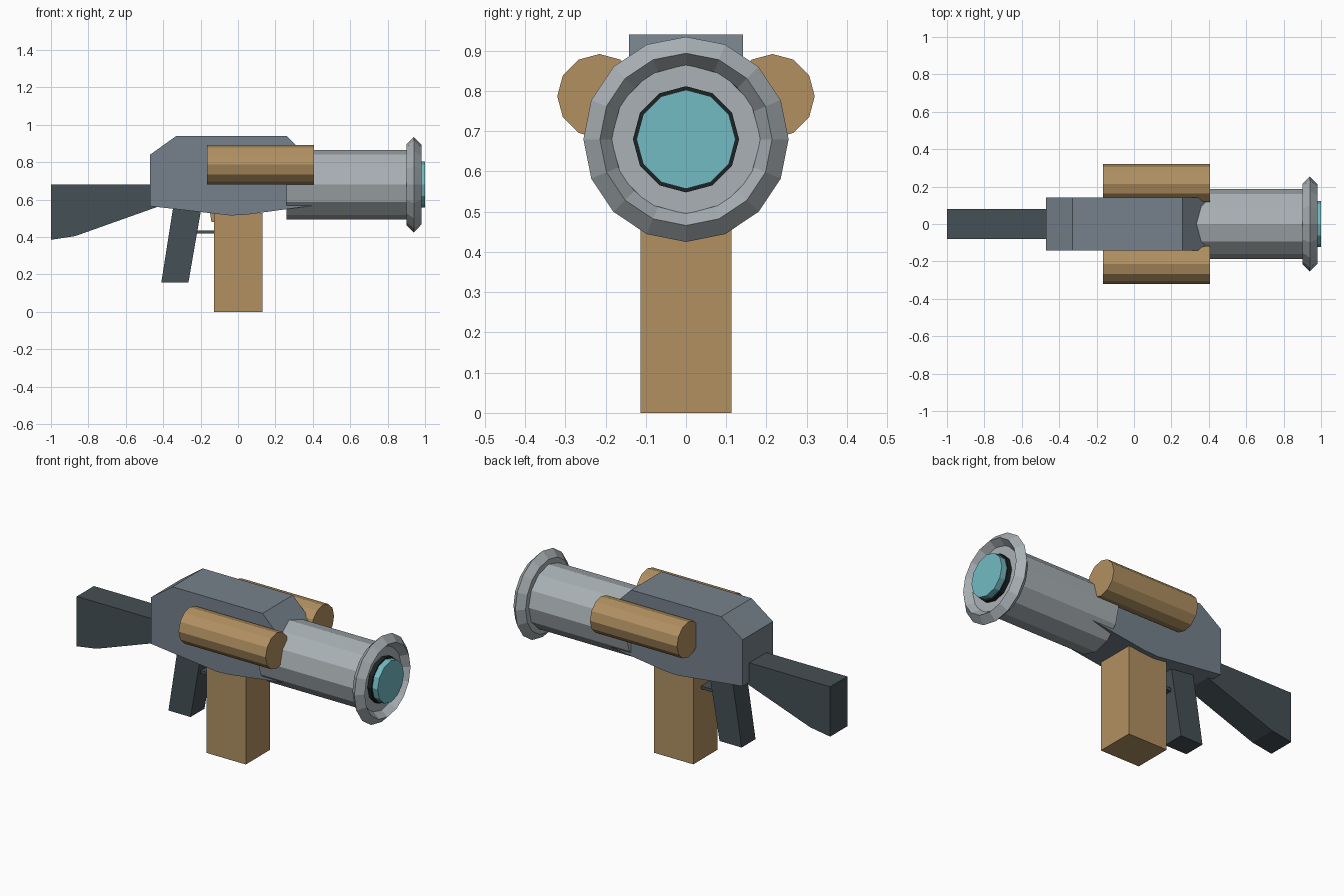
import bpy, bmesh, math

if "Cube" in bpy.data.objects:
    bpy.data.objects.remove(bpy.data.objects["Cube"])

AXIS_Z = 0.68  # height of the barrel axis


def material(name, rgb):
    m = bpy.data.materials.new(name)
    m.diffuse_color = (*rgb, 1)
    m.use_nodes = True
    m.node_tree.nodes["Principled BSDF"].inputs["Base Color"].default_value = m.diffuse_color
    return m


SLATE = material("slate", (0.18, 0.22, 0.26))
STEEL = material("steel", (0.40, 0.44, 0.46))
TAN = material("tan", (0.44, 0.28, 0.12))
DARK = material("dark", (0.06, 0.08, 0.09))
BLACK = material("black", (0.012, 0.016, 0.018))
GLASS = material("glass", (0.17, 0.50, 0.55))


def finish(name, bm, mat):
    bmesh.ops.recalc_face_normals(bm, faces=bm.faces)
    me = bpy.data.meshes.new(name)
    bm.to_mesh(me)
    bm.free()
    me.materials.append(mat)
    ob = bpy.data.objects.new(name, me)
    bpy.context.collection.objects.link(ob)
    return ob


def plate(name, profile, half_width, mat):
    """Side profile (x, z) extruded symmetrically across y."""
    bm = bmesh.new()
    face = bm.faces.new([bm.verts.new((x, -half_width, z)) for x, z in profile])
    new = bmesh.ops.extrude_face_region(bm, geom=[face])["geom"]
    bmesh.ops.translate(bm, vec=(0, 2 * half_width, 0),
                        verts=[g for g in new if isinstance(g, bmesh.types.BMVert)])
    return finish(name, bm, mat)


def turned(name, profile, sides, mat, y=0, z=AXIS_Z, closed=False):
    """Profile (x, radius) revolved about an x-parallel axis; ends capped unless closed."""
    bm = bmesh.new()
    rings = []
    for x, r in profile:
        angles = [2 * math.pi * i / sides for i in range(sides)]
        rings.append([bm.verts.new((x, y + r * math.cos(a), z + r * math.sin(a)))
                      for a in angles])
    pairs = list(zip(rings, rings[1:]))
    if closed:
        pairs.append((rings[-1], rings[0]))
    else:
        bm.faces.new(rings[0])
        bm.faces.new(rings[-1])
    for a, b in pairs:
        for i in range(sides):
            j = (i + 1) % sides
            bm.faces.new((a[i], a[j], b[j], b[i]))
    return finish(name, bm, mat)


# Receiver with chamfered ends and shallow V underside
plate("body", [(-0.47, 0.565), (-0.47, 0.84), (-0.33, 0.94), (0.26, 0.94),
               (0.40, 0.80), (0.40, 0.568), (0.05, 0.52), (-0.04, 0.515)], 0.142, SLATE)

# Shoulder stock and pistol grip
plate("stock", [(-1.0, 0.385), (-1.0, 0.68), (-0.45, 0.68), (-0.42, 0.565),
                (-0.87, 0.405)], 0.08, DARK)
plate("grip", [(-0.41, 0.157), (-0.345, 0.57), (-0.195, 0.56), (-0.265, 0.157)], 0.065, DARK)

# Trigger and guard bar
plate("trigger", [(-0.15, 0.53), (-0.142, 0.48), (-0.12, 0.48), (-0.12, 0.53)], 0.03, TAN)
plate("trigger_guard", [(-0.23, 0.418), (-0.23, 0.436), (-0.12, 0.436), (-0.12, 0.418)],
      0.04, DARK)

# Box magazine
plate("magazine", [(-0.127, 0), (-0.127, 0.528), (0.13, 0.528), (0.13, 0)], 0.113, TAN)

# Side canisters
for side, y in (("front", -0.215), ("back", 0.215)):
    turned("canister_" + side, [(-0.165, 0.105), (0.405, 0.105)], 12, TAN, y, 0.787)

# Barrel, muzzle flange, lens rim and lens
turned("barrel", [(0.26, 0.186), (0.94, 0.186)], 12, STEEL)
turned("muzzle_flange", [(0.90, 0.17), (0.90, 0.215), (0.94, 0.255), (0.98, 0.214),
                         (0.938, 0.183)], 16, STEEL, closed=True)
turned("lens_rim", [(0.92, 0.132), (0.965, 0.132)], 12, BLACK)
turned("lens", [(0.93, 0.123), (1.0, 0.123)], 12, GLASS)
